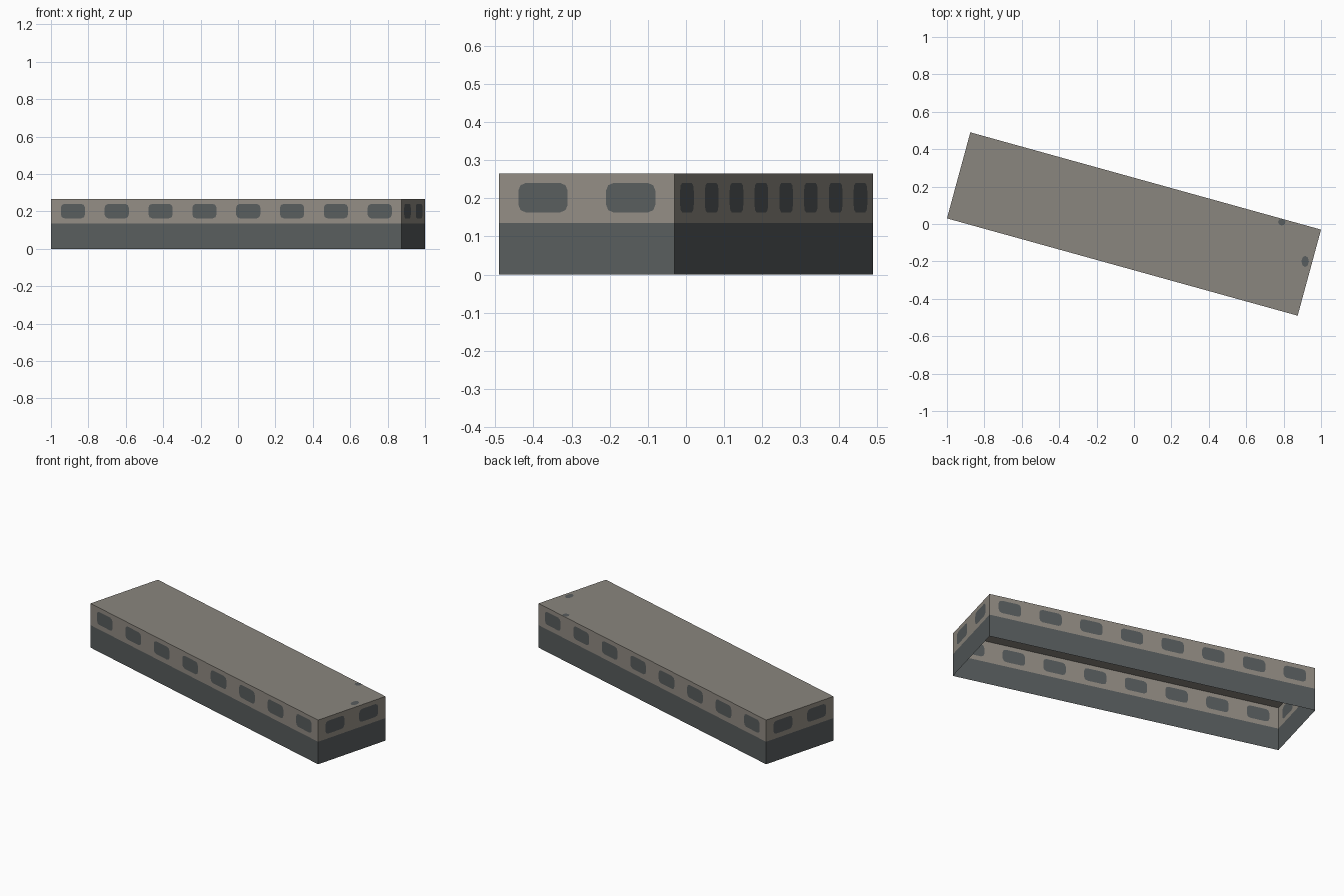
import bpy, bmesh, math
from mathutils import Vector

if "Cube" in bpy.data.objects:
    bpy.data.objects.remove(bpy.data.objects["Cube"])

# Footprint (counter-clockwise from above) and heights
CORNERS = [Vector(p) for p in ((-1, 0.03), (0.875, -0.49), (1, -0.03), (-0.875, 0.49))]
BAYS = [8, 2, 8, 2]
Z_BAND, Z_TOP = 0.135, 0.265
WIN_Z0, WIN_Z1, WIN_W, WIN_R = 0.163, 0.240, 0.134, 0.02


def material(name, rgb):
    m = bpy.data.materials.new(name)
    lin = [((c / 255 + 0.055) / 1.055) ** 2.4 for c in rgb]
    m.diffuse_color = (*lin, 1)
    m.use_nodes = True
    m.node_tree.nodes["Principled BSDF"].inputs["Base Color"].default_value = m.diffuse_color
    return m


wall_mat = material("warm grey wall", (147, 141, 132))
roof_mat = material("grey roof", (138, 134, 126))
dark_mat = material("dark slate", (88, 93, 94))


def finish(bm, name, mats):
    bmesh.ops.remove_doubles(bm, verts=bm.verts, dist=1e-5)
    mesh = bpy.data.meshes.new(name)
    bm.to_mesh(mesh)
    bm.free()
    for m in mats:
        mesh.materials.append(m)
    ob = bpy.data.objects.new(name, mesh)
    bpy.context.collection.objects.link(ob)


def add_face(bm, pts, mat=0):
    f = bm.faces.new([bm.verts.new(p) for p in pts])
    f.material_index = mat


# Lower dark band: open box without a floor
bm = bmesh.new()
for i in range(4):
    a, b = CORNERS[i], CORNERS[(i + 1) % 4]
    add_face(bm, [(*a, 0), (*b, 0), (*b, Z_BAND), (*a, Z_BAND)])
finish(bm, "lower_band", [dark_mat])

# Upper walls: one rounded window cut into each bay
bm = bmesh.new()
for i, n in enumerate(BAYS):
    a, b = CORNERS[i], CORNERS[(i + 1) % 4]
    length = (b - a).length
    d = (b - a) / length

    def pt(s, z):
        return (*(a + d * s), z)

    for k in range(n):
        s0, s1 = length * k / n, length * (k + 1) / n
        mid = (s0 + s1) / 2
        outer = [pt(s0, Z_BAND), pt(s1, Z_BAND), pt(s1, Z_TOP), pt(s0, Z_TOP)]
        hw, zc, hh = WIN_W / 2 - WIN_R, (WIN_Z0 + WIN_Z1) / 2, (WIN_Z1 - WIN_Z0) / 2 - WIN_R
        arcs = []
        for q, (sx, sz) in enumerate(((-1, -1), (1, -1), (1, 1), (-1, 1))):
            arcs.append([pt(mid + sx * hw + WIN_R * math.cos(t), zc + sz * hh + WIN_R * math.sin(t))
                         for t in (math.pi * (1 + q / 2 + j / 4) for j in range(3))])
        add_face(bm, sum(arcs, []), 1)
        for q in range(4):
            r = (q + 1) % 4
            add_face(bm, [outer[q], outer[r], arcs[r][1], arcs[r][0], arcs[q][2], arcs[q][1]])
finish(bm, "upper_walls", [wall_mat, dark_mat])

# Flat roof
bm = bmesh.new()
add_face(bm, [(*c, Z_TOP) for c in CORNERS])
finish(bm, "roof", [roof_mat])

# Small dark patches on the roof
bm = bmesh.new()
for x, y, rx, ry in ((0.79, 0.01, 0.02, 0.018), (0.915, -0.2, 0.02, 0.03)):
    add_face(bm, [(x + rx * math.cos(t), y + ry * math.sin(t), Z_TOP + 0.002)
                  for t in (math.tau * j / 8 for j in range(8))])
finish(bm, "roof_patches", [dark_mat])
